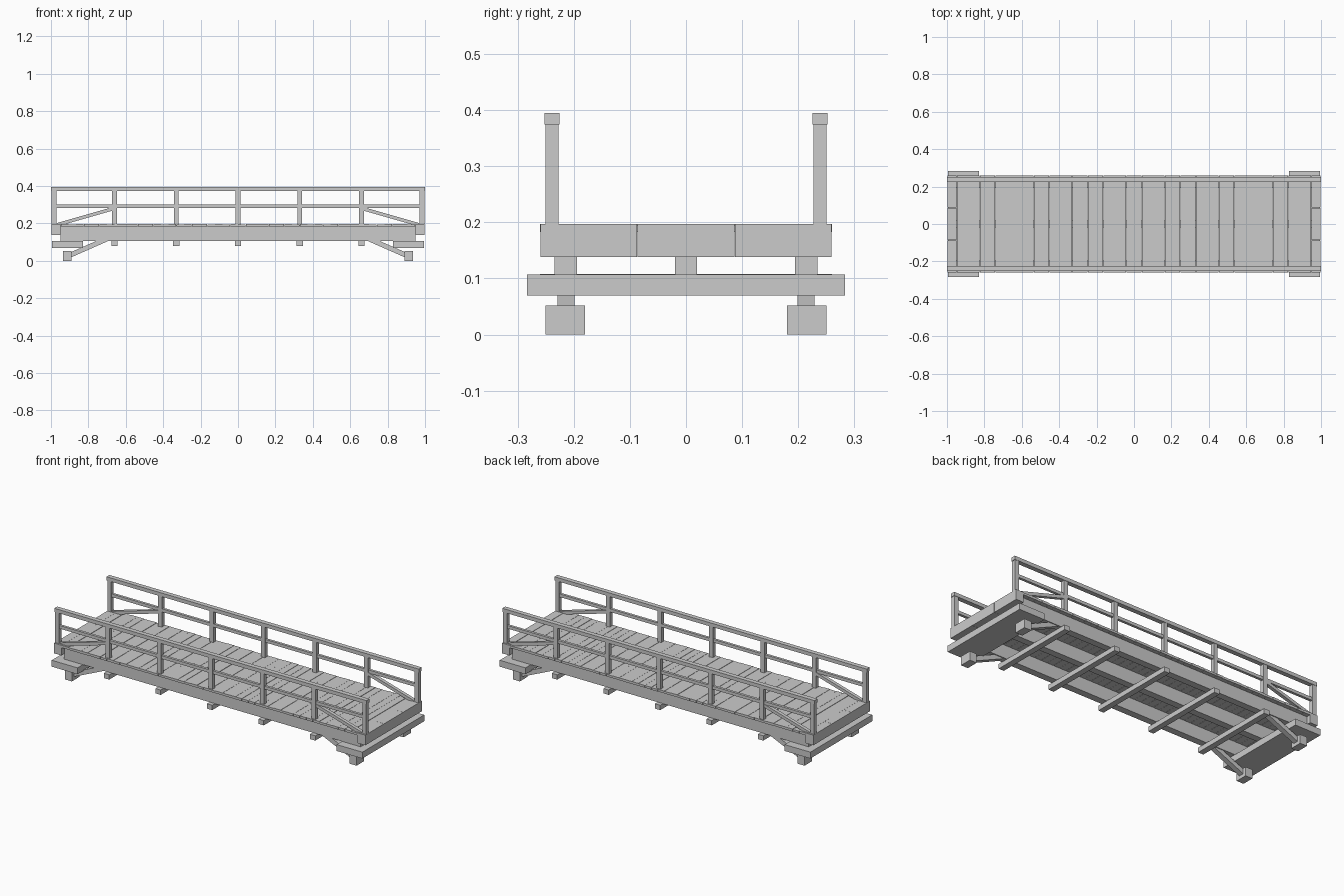
import bpy
import math
import random
from mathutils import Vector

random.seed(4)
cube = bpy.data.objects.get("Cube")
if cube:
    bpy.data.objects.remove(cube, do_unlink=True)

# Single weathered grey for all timber
timber = bpy.data.materials.new("timber_grey")
timber.use_nodes = True
colour = (0.6, 0.6, 0.6, 1)
timber.diffuse_color = colour
timber.node_tree.nodes["Principled BSDF"].inputs["Base Color"].default_value = colour

FACES = [(0, 1, 3, 2), (4, 6, 7, 5), (0, 4, 5, 1), (2, 3, 7, 6), (0, 2, 6, 4), (1, 5, 7, 3)]


def box(name, x, y, z):
    """Box from (min, max) pairs on each axis."""
    mesh = bpy.data.meshes.new(name)
    centre = Vector((sum(x) / 2, sum(y) / 2, sum(z) / 2))
    verts = [Vector((a, b, c)) - centre for a in x for b in y for c in z]
    mesh.from_pydata(verts, [], FACES)
    mesh.materials.append(timber)
    obj = bpy.data.objects.new(name, mesh)
    obj.location = centre
    bpy.context.collection.objects.link(obj)
    return obj


def around(centre, width):
    return (centre - width / 2, centre + width / 2)


def slanted(name, start, end, y, width, thick):
    """Beam in the xz plane running from start to end."""
    dx, dz = end[0] - start[0], end[1] - start[1]
    length = math.hypot(dx, dz)
    obj = box(name, around(0, length), around(0, width), around(0, thick))
    obj.location = ((start[0] + end[0]) / 2, y, (start[1] + end[1]) / 2)
    obj.rotation_euler.y = -math.atan2(dz, dx)
    return obj


DECK_TOP = 0.197
HALF_DECK = 0.26
DECK_END = 0.948
RAIL_Y = 0.239
BAYS = [-0.66, -0.33, 0, 0.33, 0.66]

# Deck planks, laid slightly unevenly
count = 46
pitch = 2 * DECK_END / count
for i in range(count):
    top = DECK_TOP - random.choice([0, 0.0008, 0.0016])
    box("deck_plank", around(-DECK_END + (i + 0.5) * pitch, pitch - 0.001),
        around(0, 2 * HALF_DECK - random.uniform(0, 0.004)), (0.183, top))

# Long stringers under the deck
for y in (-0.214, 0, 0.214):
    box("stringer", around(0, 1.9), around(y, 0.04), (0.107, 0.183))

# Cross beams under the stringers
for x in BAYS:
    box("cross_beam", around(x, 0.034), around(0, 0.52), (0.08, 0.108))

for end, label in ((-1, "right"), (1, "left")):
    # End boards in three lengths
    third = 2 * HALF_DECK / 3
    for k in (-1, 0, 1):
        box(label + "_end_board", sorted((end * DECK_END, end * 0.997)),
            around(k * third, third - 0.001), (0.138, DECK_TOP))
    # Wide bearing slab
    box(label + "_bearing_slab", sorted((end * 0.83, end * 0.995)),
        around(0, 0.566), (0.07, 0.107))
    for side in (-1, 1):
        # Foot block and its slanted strut
        box(label + "_foot", around(end * 0.912, 0.045), around(side * 0.215, 0.07), (0, 0.052))
        slanted(label + "_strut", (end * 0.91, 0.025), (end * 0.66, 0.135),
                side * 0.214, 0.03, 0.026)

# Railings on both sides
for side, label in ((-1, "front"), (1, "back")):
    y = side * RAIL_Y
    box(label + "_top_rail", around(0, 2), around(y, 0.027), (0.374, 0.395))
    box(label + "_middle_rail", around(0, 1.96), around(y, 0.015), (0.283, 0.301))
    for x in [-0.984] + BAYS + [0.984]:
        box(label + "_post", around(x, 0.025), around(y, 0.023), (0.185, 0.376))
    for end in (-1, 1):
        slanted(label + "_rail_brace", (end * 0.985, 0.188), (end * 0.66, 0.281),
                y, 0.02, 0.018)
